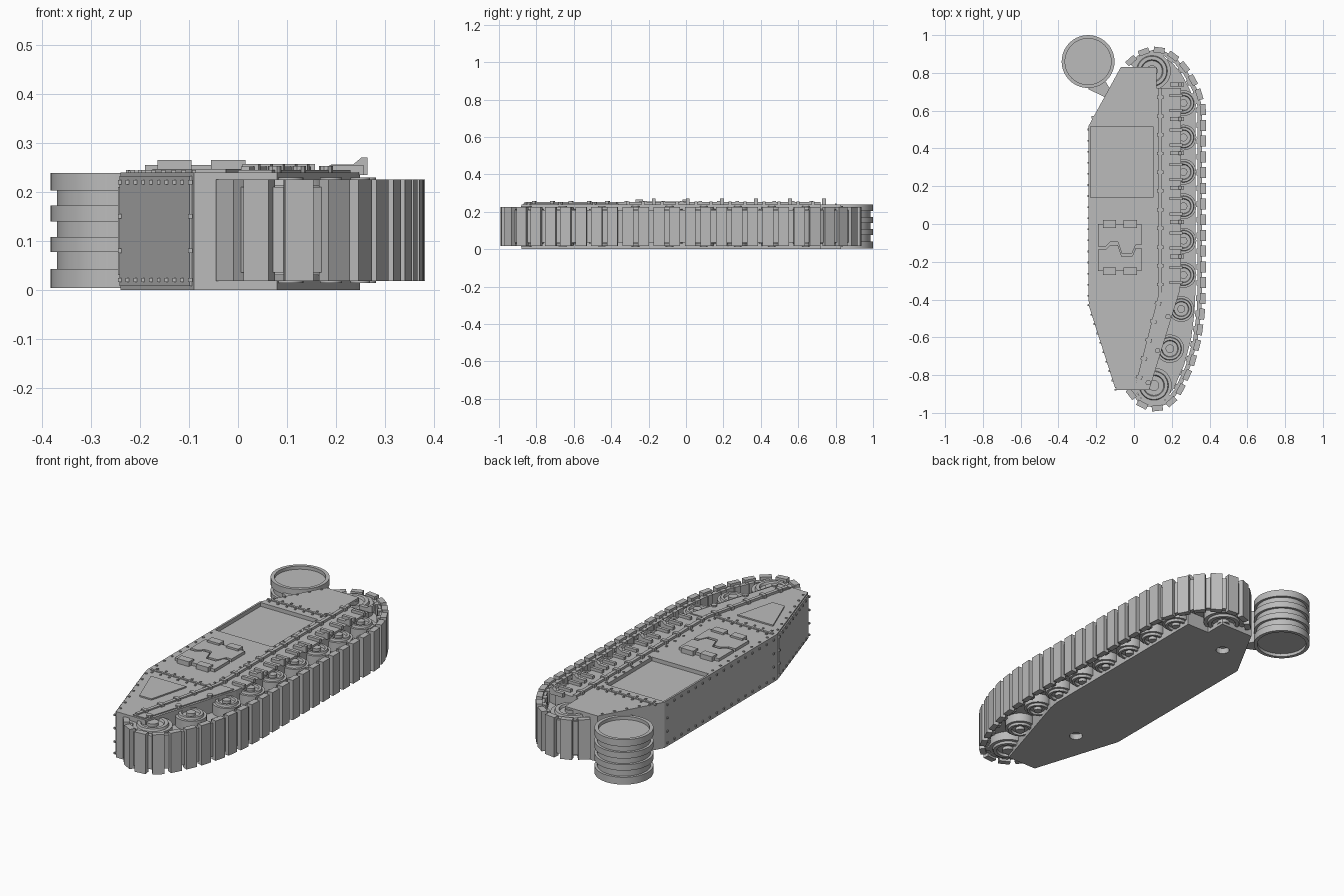
import bpy, bmesh, math
from mathutils import Vector, Matrix

cube = bpy.data.objects.get("Cube")
if cube:
    bpy.data.objects.remove(cube, do_unlink=True)

grey = bpy.data.materials.new("plain grey")
grey.use_nodes = True
grey.diffuse_color = (0.5, 0.5, 0.5, 1)
grey.node_tree.nodes["Principled BSDF"].inputs["Base Color"].default_value = (0.5, 0.5, 0.5, 1)


def finish(bm, name, smooth=False):
    bmesh.ops.recalc_face_normals(bm, faces=bm.faces)
    me = bpy.data.meshes.new(name)
    bm.to_mesh(me)
    bm.free()
    ob = bpy.data.objects.new(name, me)
    bpy.context.collection.objects.link(ob)
    me.materials.append(grey)
    if smooth:
        bpy.ops.object.select_all(action='DESELECT')
        ob.select_set(True)
        bpy.context.view_layer.objects.active = ob
        bpy.ops.object.shade_smooth_by_angle(angle=math.radians(35))
    return ob


def add_prism(bm, pts, z0, z1):
    """Extrude a plan outline between two heights."""
    face = bm.faces.new([bm.verts.new((x, y, z0)) for x, y in pts])
    out = bmesh.ops.extrude_face_region(bm, geom=[face])
    top = [v for v in out["geom"] if isinstance(v, bmesh.types.BMVert)]
    bmesh.ops.translate(bm, verts=top, vec=(0, 0, z1 - z0))


def prism(name, pts, z0, z1):
    bm = bmesh.new()
    add_prism(bm, pts, z0, z1)
    return finish(bm, name)


def add_box(bm, centre, size, angle=0):
    m = Matrix.Translation(centre) @ Matrix.Rotation(angle, 4, 'Z') @ Matrix.Diagonal((*size, 1))
    bmesh.ops.create_cube(bm, size=1, matrix=m)


def add_lathe(bm, x, y, profile, n=32):
    """Spin a (radius, height) profile about a vertical axis."""
    rings = [[bm.verts.new((x + r * math.cos(k * math.tau / n), y + r * math.sin(k * math.tau / n), z))
              for k in range(n)] for r, z in profile]
    for a, b in zip(rings, rings[1:]):
        for k in range(n):
            bm.faces.new((a[k], a[(k + 1) % n], b[(k + 1) % n], b[k]))
    bm.faces.new(rings[0])
    bm.faces.new(rings[-1])


def cut(target, cutter):
    mod = target.modifiers.new("cut", 'BOOLEAN')
    mod.operation = 'DIFFERENCE'
    mod.object = cutter
    cutter.hide_render = True
    cutter.hide_viewport = True
    cutter.display_type = 'WIRE'


TOP = 0.24
# Hull body with recessed rear deck and two floor holes
hull_outline = [(-0.24, -0.41), (-0.09, -0.88), (0.08, -0.88), (0.24, -0.36), (0.25, -0.3),
                (0.25, 0.72), (0.12, 0.72), (0.12, 0.83), (-0.07, 0.83), (-0.24, 0.52)]
hull = prism("hull", hull_outline, 0, TOP)
cut(hull, prism("deck_recess_cutter", [(-0.23, 0.14), (0.1, 0.14), (0.1, 0.515), (-0.23, 0.515)], 0.22, 0.3))
bm = bmesh.new()
for x, y in ((-0.05, 0.63), (-0.04, -0.5)):
    add_lathe(bm, x, y, [(0.033, -0.05), (0.033, 0.03)], 20)
cut(hull, finish(bm, "floor_hole_cutter"))

# Raised seams, front hatch plate and sloped front plate
bm = bmesh.new()
for y in (-0.4, 0.565):
    add_box(bm, (-0.055, y, TOP), (0.34, 0.012, 0.008))
finish(bm, "deck_seams")
prism("front_deck_plate", [(-0.175, -0.47), (0.03, -0.47), (-0.025, -0.68), (-0.095, -0.68)], 0.238, 0.247)
prism("sprocket_cover", [(0.0, -0.87), (0.07, -0.87), (0.23, -0.36), (0.15, -0.36)], 0.238, 0.245)
edge = Vector((-0.09, -0.88)) - Vector((-0.24, -0.41))
bm = bmesh.new()
add_box(bm, (-0.165, -0.645, 0.12), (edge.length * 0.95, 0.012, 0.225), math.atan2(edge.y, edge.x))
finish(bm, "front_armour_plate")

# Two-leaf hatch with a zigzag joint
zigzag = [(-0.19, -0.12), (-0.15, -0.12), (-0.125, -0.095), (-0.085, -0.095),
          (-0.065, -0.155), (-0.01, -0.155), (0.01, -0.11), (0.04, -0.11)]
prism("hatch_rear_leaf", [(0.04, 0.0), (-0.19, 0.0)] + zigzag, 0.235, 0.255)
prism("hatch_front_leaf", [(0.04, -0.25), (-0.19, -0.25)] + [(x, y - 0.016) for x, y in zigzag], 0.235, 0.255)
bm = bmesh.new()
for x in (-0.13, -0.02):
    for y in (0.0, -0.25):
        add_box(bm, (x, y, 0.25), (0.07, 0.04, 0.03))
finish(bm, "hatch_hinges")

# Clipped rail beside the running gear
rail = [Vector((0.015, -0.86)), Vector((0.14, -0.37)), Vector((0.14, 0.72))]
bm = bmesh.new()
for a, b in zip(rail, rail[1:]):
    d, mid = b - a, (a + b) / 2
    ang = math.atan2(d.y, d.x)
    add_box(bm, (mid.x, mid.y, 0.242), (d.length, 0.018, 0.02), ang)
    n = round(d.length / 0.1)
    for k in range(n):
        p = a.lerp(b, (k + 0.5) / n)
        add_box(bm, (p.x, p.y, 0.245), (0.018, 0.034, 0.024), ang)
finish(bm, "side_rail")

# Rivets on deck, outer wall and front plate
bm = bmesh.new()


def rivet_row(a, b, n):
    a, b = Vector(a), Vector(b)
    for k in range(n):
        add_box(bm, a.lerp(b, k / (n - 1)), (0.009, 0.009, 0.009))


for y in (-0.425, -0.38, 0.545, 0.585):
    rivet_row((-0.2, y, TOP), (0.1, y, TOP), 7)
rivet_row((-0.225, -0.35, TOP), (-0.225, 0.1, TOP), 8)
rivet_row((0.11, -0.35, TOP), (0.11, 0.5, TOP), 13)
rivet_row((-0.215, -0.45, TOP), (-0.09, -0.84, TOP), 7)
rivet_row((-0.2, 0.57, TOP), (-0.075, 0.8, TOP), 5)
for z in (0.02, 0.22):
    rivet_row((-0.241, -0.38, z), (-0.241, 0.5, z), 16)
    rivet_row((-0.241, -0.43, z), (-0.098, -0.878, z), 10)
for y in (-0.38, 0.5):
    rivet_row((-0.241, y, 0.08), (-0.241, y, 0.15), 2)
for x, y in ((-0.241, -0.43), (-0.098, -0.878)):
    rivet_row((x, y, 0.08), (x, y, 0.15), 2)
finish(bm, "rivets")

bm = bmesh.new()
for x, y in ((0.075, -0.84), (0.125, -0.67), (0.18, -0.49)):
    add_lathe(bm, x, y, [(0.014, 0.235), (0.014, 0.253)], 10)
finish(bm, "cover_bolts")

# Track path: front sprocket arc, long straight run, rear idler arc
path = [Vector(p) for p in ((-0.015, -0.9), (0.02, -0.945), (0.07, -0.97), (0.13, -0.975), (0.19, -0.95),
        (0.24, -0.89), (0.3, -0.76), (0.34, -0.62), (0.36, -0.47), (0.365, -0.36), (0.365, 0.62),
        (0.335, 0.72), (0.285, 0.81), (0.235, 0.87), (0.17, 0.915), (0.1, 0.925), (0.03, 0.905), (-0.015, 0.865))]


def at_distance(s):
    for a, b in zip(path, path[1:]):
        d = (b - a).length
        if s <= d:
            break
        s -= d
    t = (b - a).normalized()
    return a + t * min(s, d), t


length = sum((b - a).length for a, b in zip(path, path[1:]))
count = round(length / 0.084)
bm = bmesh.new()
for k in range(count + 1):
    here = length * k / count
    p, _ = at_distance(here)
    t = (at_distance(min(here + 0.035, length))[0] - at_distance(max(here - 0.035, 0))[0]).normalized()
    ang = math.atan2(t.y, t.x)
    add_box(bm, (p.x, p.y, 0.122), (0.058, 0.03, 0.208), ang)
    q = p + Vector((-t.y, t.x)) * 0.02
    add_box(bm, (q.x, q.y, 0.122), (0.03, 0.03, 0.185), ang)
finish(bm, "track_pads")

# Continuous belt beneath the pads
inner, outer = [], []
for i, p in enumerate(path):
    t = (path[min(i + 1, len(path) - 1)] - path[max(i - 1, 0)]).normalized()
    n = Vector((-t.y, t.x))
    inner.append(p + n * 0.028)
    outer.append(p + n * 0.004)
prism("track_belt", outer + inner[::-1], 0.035, 0.21)
prism("running_gear_core", [p.lerp(Vector((0.1, p.y * 0.9)), 0.05) for p in inner], 0.075, 0.165)

# Road wheels, sprocket and idler: stepped discs with hubs
half = [(0.3, 0.014), (0.3, 0.03), (0.55, 0.03), (0.6, 0.018), (0.78, 0.018), (0.82, 0.03), (1, 0.03), (1, 0.075)]
bm = bmesh.new()
wheel_y = [0.64 - 0.182 * k for k in range(6)]
wheels = [(0.262, y, 0.068) for y in wheel_y] + [(0.25, -0.45, 0.068), (0.19, -0.66, 0.075),
                                                 (0.105, -0.855, 0.095), (0.095, 0.81, 0.1)]
for x, y, r in wheels:
    add_lathe(bm, x, y, [(r * a, z) for a, z in half] + [(r * a, 0.244 - z) for a, z in reversed(half)], 28)
finish(bm, "wheels", True)

# Wheel guide brackets with an upturned outer end
bm = bmesh.new()
for y in wheel_y:
    for dy in (-0.04, 0.04):
        add_box(bm, (0.222, y + dy, 0.245), (0.07, 0.016, 0.02))
    verts = [bm.verts.new((x, y + 0.088, z)) for x, z in
             ((0.19, 0.235), (0.265, 0.235), (0.265, 0.27), (0.252, 0.27), (0.235, 0.256), (0.19, 0.256))]
    out = bmesh.ops.extrude_face_region(bm, geom=[bm.faces.new(verts)])
    bmesh.ops.translate(bm, vec=(0, 0.02, 0), verts=[v for v in out["geom"] if isinstance(v, bmesh.types.BMVert)])
finish(bm, "guide_brackets")

# Ribbed drum with recessed ends
R, r = 0.14, 0.127
profile = [(0.122, 0.02), (0.122, 0.004)]
for z0, z1 in ((0.004, 0.042), (0.077, 0.108), (0.14, 0.172), (0.203, 0.239)):
    profile += [(r, z0), (R, z0), (R, z1), (r, z1)]
profile += [(0.122, 0.239), (0.122, 0.222)]
bm = bmesh.new()
add_lathe(bm, -0.243, 0.86, profile, 40)
bmesh.ops.remove_doubles(bm, verts=bm.verts, dist=0.0001)
finish(bm, "drum", True)
prism("drum_bracket", [(-0.245, 0.715), (-0.15, 0.67), (-0.13, 0.72), (-0.16, 0.77)], 0.03, 0.21)
